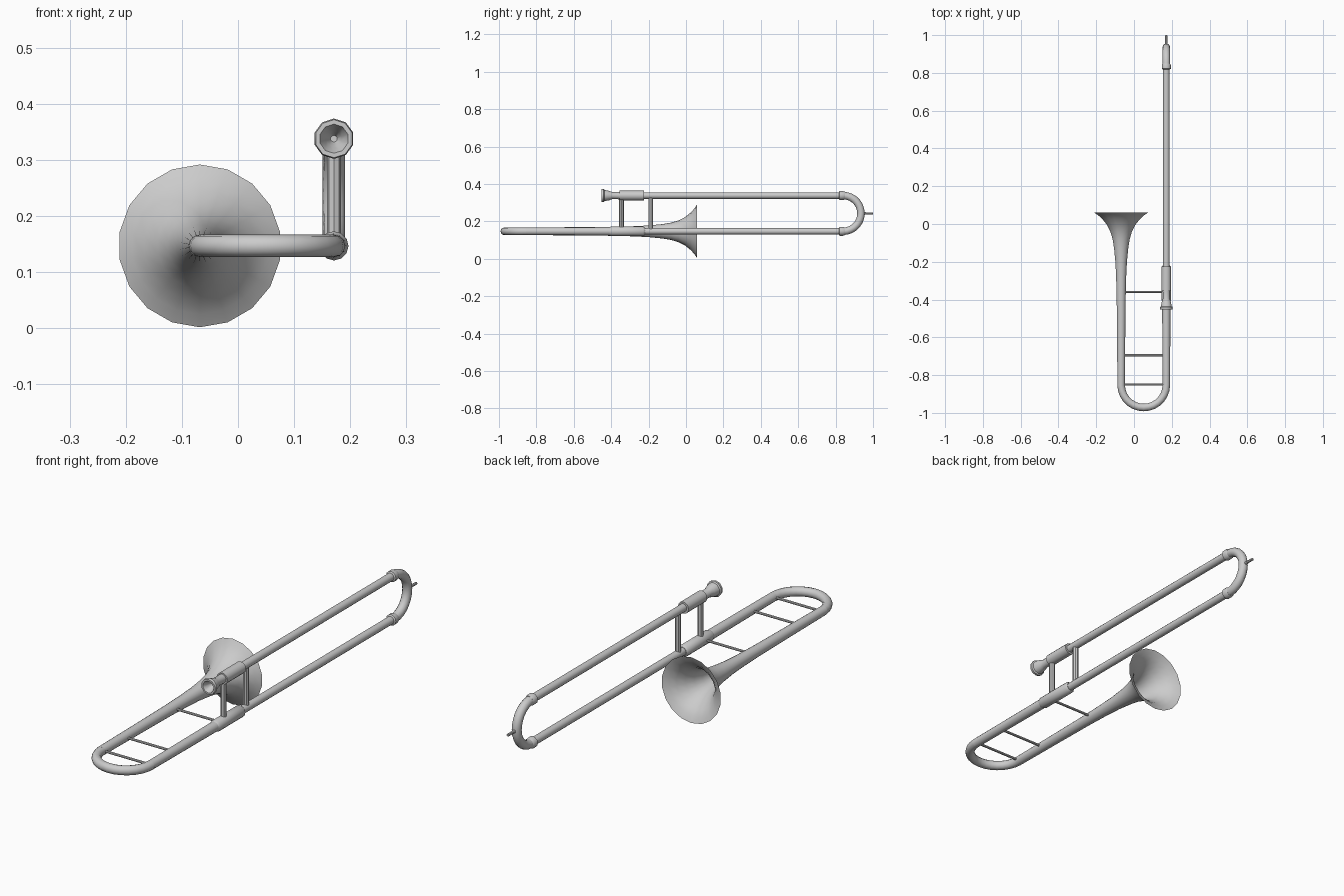
import bpy, bmesh, math
from mathutils import Vector

cube = bpy.data.objects.get("Cube")
if cube:
    bpy.data.objects.remove(cube, do_unlink=True)

metal = bpy.data.materials.new("light_grey_metal")
metal.use_nodes = True
COLOR = (0.6, 0.6, 0.6, 1)
metal.diffuse_color = COLOR
metal.node_tree.nodes["Principled BSDF"].inputs["Base Color"].default_value = COLOR

X, Y, Z = Vector((1, 0, 0)), Vector((0, 1, 0)), Vector((0, 0, 1))
BELL_X, SLIDE_X = -0.068, 0.171
LOW_Z, HIGH_Z = 0.147, 0.338


def sweep(name, path, up, sides=12, axis=None, angle=40):
    """Skin rings of (centre, radius) along a path, capping both ends."""
    bm = bmesh.new()
    rings = []
    for i, (p, r) in enumerate(path):
        t = axis or (path[min(i + 1, len(path) - 1)][0] - path[max(i - 1, 0)][0]).normalized()
        side = t.cross(up).normalized()
        turns = [2 * math.pi * k / sides for k in range(sides)]
        rings.append([bm.verts.new(p + r * (math.cos(a) * up + math.sin(a) * side)) for a in turns])
    for a, b in zip(rings, rings[1:]):
        for k in range(sides):
            n = (k + 1) % sides
            bm.faces.new((a[k], a[n], b[n], b[k]))
    bm.faces.new(rings[0])
    bm.faces.new(rings[-1])
    bmesh.ops.recalc_face_normals(bm, faces=bm.faces)
    mesh = bpy.data.meshes.new(name)
    bm.to_mesh(mesh)
    bm.free()
    mesh.materials.append(metal)
    obj = bpy.data.objects.new(name, mesh)
    bpy.context.collection.objects.link(obj)
    bpy.ops.object.select_all(action="DESELECT")
    obj.select_set(True)
    bpy.context.view_layer.objects.active = obj
    bpy.ops.object.shade_smooth_by_angle(angle=math.radians(angle))


def turned(name, x, z, profile, sides=12, angle=40):
    """Lathe a (y, radius) profile around an axis running front to back."""
    sweep(name, [(Vector((x, y, z)), r) for y, r in profile], Z, sides, Y, angle)


def rod(name, start, end, radius, up, sides=8):
    sweep(name, [(Vector(start), radius), (Vector(end), radius)], up, sides)


def half_circle(centre, u, v, radius, thick, steps=14):
    angles = [math.pi * i / steps for i in range(steps + 1)]
    return [(centre + radius * (math.cos(a) * u + math.sin(a) * v), thick) for a in angles]


# Flared bell with an open, thin-walled mouth
flare = [(-0.86, 0.020), (-0.6, 0.022), (-0.4, 0.024), (-0.28, 0.027), (-0.2, 0.031),
         (-0.13, 0.038), (-0.08, 0.046), (-0.04, 0.058), (-0.005, 0.076), (0.025, 0.1),
         (0.045, 0.122), (0.06, 0.145)]
inner = [(y + 0.003, r - 0.004) for y, r in reversed(flare[3:-1])]
turned("bell", BELL_X, LOW_Z, flare + inner, 18, 60)

# Tuning bow joining the bell to the slide
mid = (BELL_X + SLIDE_X) / 2
sweep("tuning_bow", half_circle(Vector((mid, -0.852, LOW_Z)), X, -Y, SLIDE_X - mid, 0.02), Z)

# Lower and upper slide tubes
turned("lower_rear_tube", SLIDE_X, LOW_Z, [(-0.855, 0.02), (-0.4, 0.022)])
turned("lower_slide", SLIDE_X, LOW_Z, [(-0.4, 0.0175), (0.84, 0.0175)])
turned("upper_slide", SLIDE_X, HIGH_Z, [(-0.34, 0.0175), (0.84, 0.0175)])
turned("lower_sleeve", SLIDE_X, LOW_Z, [(-0.41, 0.022), (-0.4, 0.026), (-0.23, 0.026), (-0.22, 0.019)])
turned("upper_sleeve", SLIDE_X, HIGH_Z, [(-0.355, 0.026), (-0.225, 0.026)])

# End bow with its collars and water key
bow_z = (LOW_Z + HIGH_Z) / 2
bow_r = (HIGH_Z - LOW_Z) / 2
sweep("slide_bow", half_circle(Vector((SLIDE_X, 0.84, bow_z)), Z, Y, bow_r, 0.02), X)
for label, z in (("lower", LOW_Z), ("upper", HIGH_Z)):
    turned(label + "_collar", SLIDE_X, z, [(0.818, 0.019), (0.822, 0.024), (0.84, 0.024), (0.85, 0.02)])
turned("water_key", SLIDE_X, bow_z, [(0.945, 0.009), (0.965, 0.006), (0.998, 0.006), (1.0, 0.004)], 8)

# Mouthpiece with a hollow cup
turned("mouthpiece", SLIDE_X, HIGH_Z,
       [(-0.35, 0.02), (-0.395, 0.019), (-0.41, 0.025), (-0.436, 0.03), (-0.44, 0.036),
        (-0.452, 0.034), (-0.452, 0.026), (-0.425, 0.014), (-0.405, 0.006)], 10)

# Upright posts and cross braces
for i, y in enumerate((-0.345, -0.188)):
    rod(f"slide_post_{i + 1}", (SLIDE_X, y, LOW_Z), (SLIDE_X, y, HIGH_Z), 0.0125, X)
for i, y in enumerate((-0.36, -0.695, -0.85)):
    rod(f"cross_brace_{i + 1}", (BELL_X, y, LOW_Z), (SLIDE_X, y, LOW_Z), 0.0055, Z)
